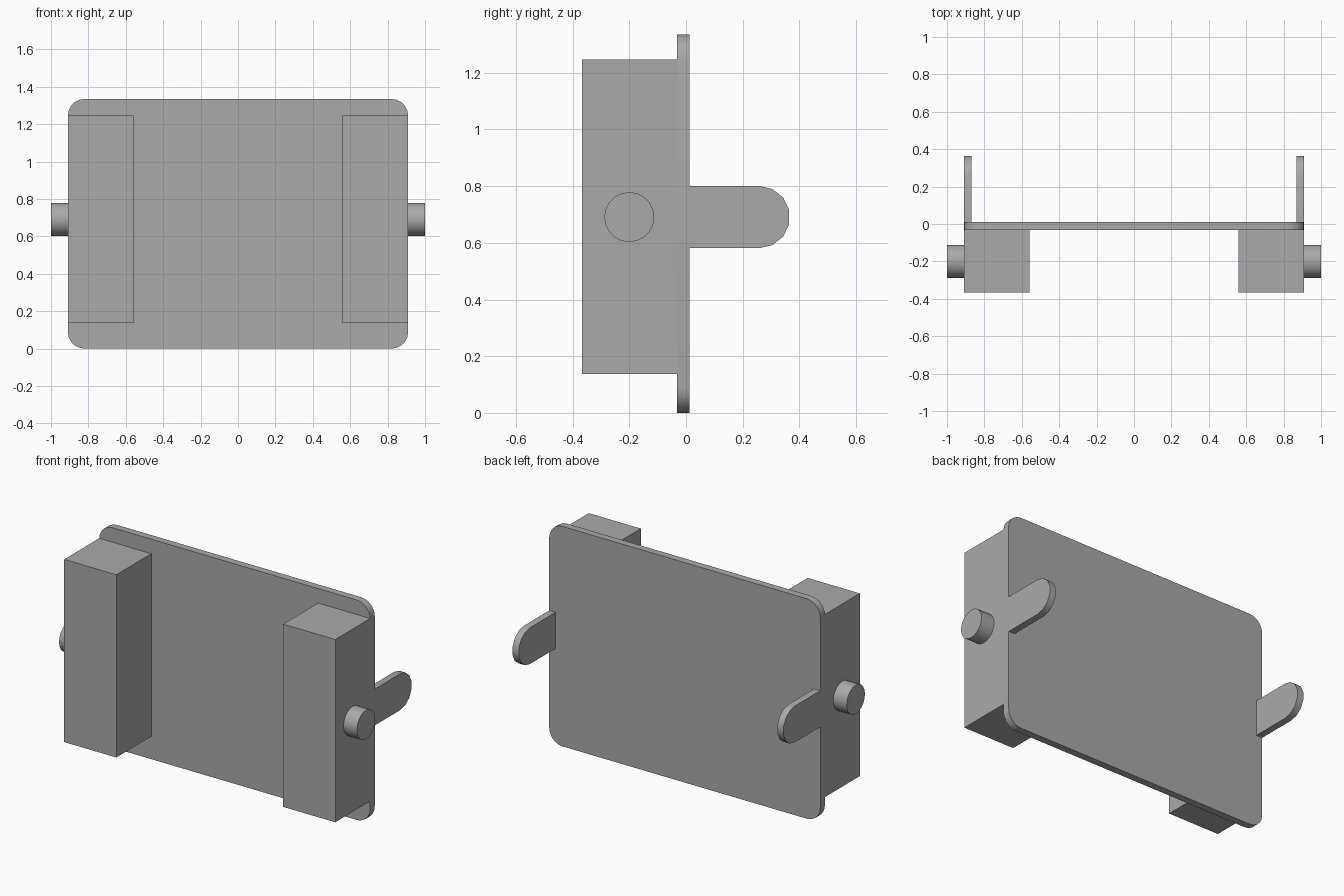
import bpy
import bmesh
from math import sin, cos, pi, radians

cube = bpy.data.objects.get("Cube")
if cube:
    bpy.data.objects.remove(cube, do_unlink=True)

grey = bpy.data.materials.new("plain grey")
grey.use_nodes = True
colour = (0.4, 0.4, 0.4, 1)
grey.diffuse_color = colour
grey.node_tree.nodes["Principled BSDF"].inputs["Base Color"].default_value = colour


def arc(cu, cv, r, start, end, steps):
    """Points along a circular arc, angles in degrees."""
    angles = [radians(start + (end - start) * i / steps) for i in range(steps + 1)]
    return [(cu + r * cos(a), cv + r * sin(a)) for a in angles]


def prism(name, profile, axis, lo, hi):
    """Extrude a closed profile along x (profile in y, z) or y (profile in x, z)."""
    def place(u, v, d):
        return (d, u, v) if axis == "x" else (u, d, v)
    bm = bmesh.new()
    face = bm.faces.new([bm.verts.new(place(u, v, lo)) for u, v in profile])
    new = bmesh.ops.extrude_face_region(bm, geom=[face], use_keep_orig=True)["geom"]
    moved = [g for g in new if isinstance(g, bmesh.types.BMVert)]
    bmesh.ops.translate(bm, verts=moved, vec=place(0, 0, hi - lo))
    bmesh.ops.recalc_face_normals(bm, faces=bm.faces)
    mesh = bpy.data.meshes.new(name)
    bm.to_mesh(mesh)
    bm.free()
    mesh.materials.append(grey)
    obj = bpy.data.objects.new(name, mesh)
    bpy.context.collection.objects.link(obj)
    bpy.ops.object.select_all(action="DESELECT")
    obj.select_set(True)
    bpy.context.view_layer.objects.active = obj
    bpy.ops.object.shade_smooth_by_angle(angle=radians(35))
    return obj


HALF_W, HEIGHT, CORNER = 0.91, 1.335, 0.09
PLATE_FRONT, PLATE_BACK = -0.032, 0.012
FRONT, BACK = -0.367, 0.367
MID_Z = 0.691

# Back plate with rounded corners
cx = HALF_W - CORNER
corners = [(cx, HEIGHT - CORNER, 0), (-cx, HEIGHT - CORNER, 90),
           (-cx, CORNER, 180), (cx, CORNER, 270)]
outline = [p for u, v, a in corners for p in arc(u, v, CORNER, a, a + 90, 5)]
prism("back_plate", outline, "y", PLATE_FRONT, PLATE_BACK)

# Profiles of the side parts, in y and z
block = [(FRONT, 0.138), (PLATE_FRONT, 0.138), (PLATE_FRONT, 1.247), (FRONT, 1.247)]
r = 0.11
tab = [(PLATE_BACK, MID_Z - r)] + arc(BACK - r, MID_Z, r, -90, 90, 7) + [(PLATE_BACK, MID_Z + r)]
peg = arc(-0.2, MID_Z, 0.088, 0, 360, 20)[:-1]

# Block, rear tab and round peg on each side
for side, s in (("left", 1), ("right", -1)):
    prism(side + "_block", block, "x", s * 0.56, s * HALF_W)
    prism(side + "_rear_tab", tab, "x", s * 0.868, s * HALF_W)
    prism(side + "_peg", peg, "x", s * HALF_W, s * 1.0)
